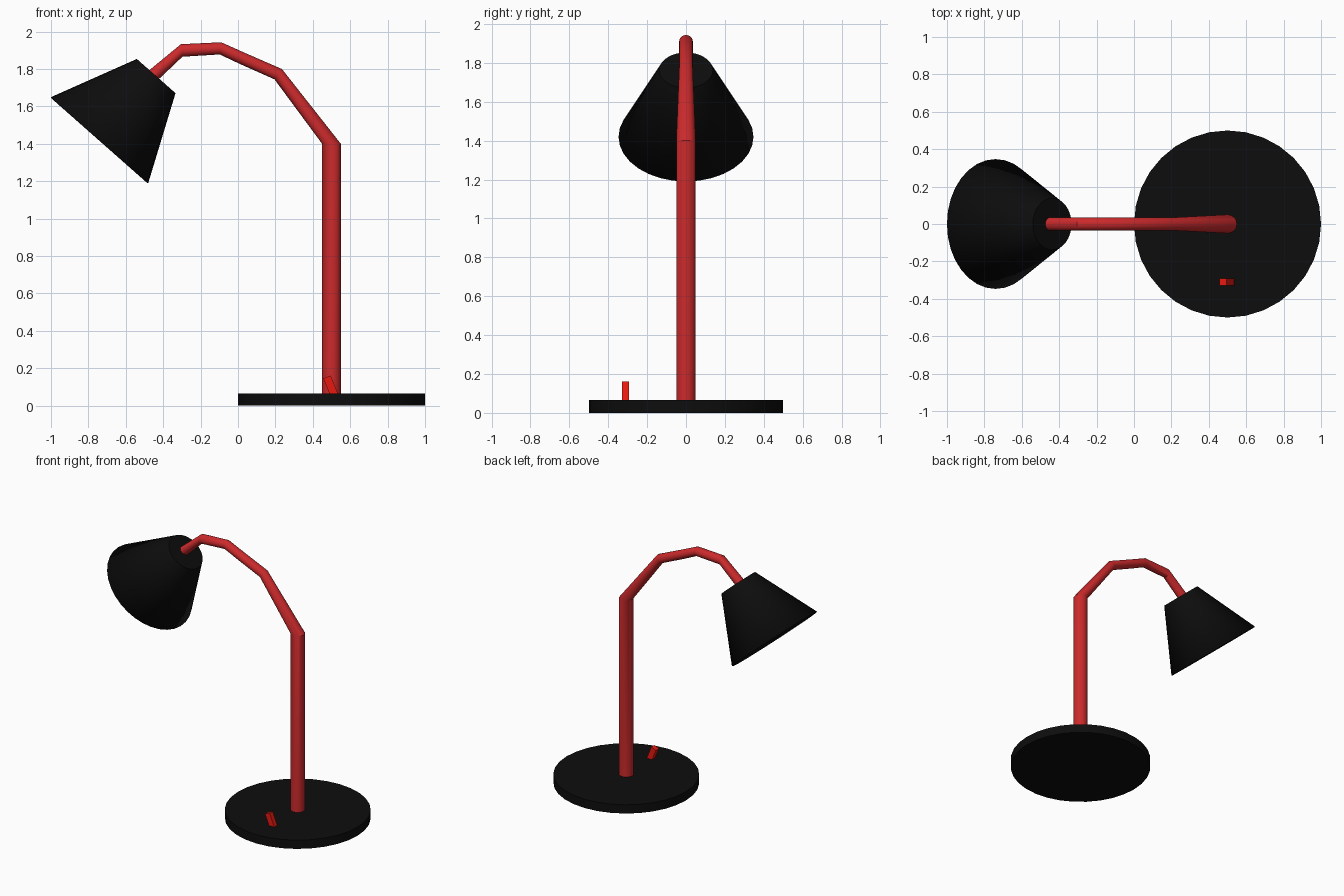
import bpy, bmesh, math
from mathutils import Vector

if "Cube" in bpy.data.objects:
    bpy.data.objects.remove(bpy.data.objects["Cube"])

SIDES = 32


def material(name, color):
    m = bpy.data.materials.new(name)
    m.diffuse_color = (*color, 1)
    m.use_nodes = True
    m.node_tree.nodes["Principled BSDF"].inputs["Base Color"].default_value = m.diffuse_color
    return m


black = material("black", (0.004, 0.004, 0.004))
red = material("red", (0.6, 0.023, 0.025))
bright_red = material("bright_red", (0.8, 0.01, 0.005))


def finish(obj, name, mat, smooth=True):
    obj.name = name
    obj.data.materials.append(mat)
    if smooth:
        bpy.ops.object.select_all(action='DESELECT')
        obj.select_set(True)
        bpy.context.view_layer.objects.active = obj
        bpy.ops.object.shade_smooth_by_angle(angle=math.radians(30))
    return obj


# Round base
bpy.ops.mesh.primitive_cylinder_add(vertices=SIDES, radius=0.5, depth=0.066,
                                    location=(0.5, 0, 0.033))
finish(bpy.context.object, "base", black)

# Pole and bent arm: rings given as (outer x, z), (inner x, z), half width
rings = [
    ((0.55, 0.06), (0.45, 0.06), 0.05),
    ((0.55, 1.40), (0.45, 1.40), 0.05),
    ((0.235, 1.80), (0.195, 1.745), 0.035),
    ((0.04, 1.885), (0.015, 1.825), 0.035),
    ((-0.09, 1.943), (-0.098, 1.878), 0.035),
    ((-0.305, 1.933), (-0.297, 1.866), 0.035),
    ((-0.485, 1.785), (-0.435, 1.735), 0.035),
]
bm = bmesh.new()
loops = []
for outer, inner, half in rings:
    o, i = Vector((outer[0], 0, outer[1])), Vector((inner[0], 0, inner[1]))
    mid, axis = (o + i) / 2, (o - i) / 2
    loop = []
    for k in range(SIDES):
        a = 2 * math.pi * k / SIDES
        loop.append(bm.verts.new(mid + axis * math.cos(a) + Vector((0, half * math.sin(a), 0))))
    loops.append(loop)
for a, b in zip(loops, loops[1:]):
    for k in range(SIDES):
        n = (k + 1) % SIDES
        bm.faces.new((a[k], a[n], b[n], b[k]))
bm.faces.new(loops[0])
bm.faces.new(loops[-1])
bmesh.ops.recalc_face_normals(bm, faces=bm.faces)
mesh = bpy.data.meshes.new("arm")
bm.to_mesh(mesh)
bm.free()
arm = bpy.data.objects.new("arm", mesh)
bpy.context.collection.objects.link(arm)
finish(arm, "arm", red)

# Tilted conical shade, open at the wide end
top, bottom = Vector((-0.4375, 0, 1.7625)), Vector((-0.74, 0, 1.42))
axis = top - bottom
bpy.ops.mesh.primitive_cone_add(vertices=SIDES, radius1=0.347, radius2=0.138,
                                depth=axis.length, location=(top + bottom) / 2,
                                rotation=(0, math.atan2(axis.x, axis.z), 0))
shade = bpy.context.object
bm = bmesh.new()
bm.from_mesh(shade.data)
bmesh.ops.delete(bm, geom=[f for f in bm.faces if f.normal.z < -0.9], context='FACES_ONLY')
bm.to_mesh(shade.data)
bm.free()
finish(shade, "shade", black)
shell = shade.modifiers.new("thickness", 'SOLIDIFY')
shell.thickness = 0.008
shell.offset = -1

# Tilted switch on the base
bpy.ops.mesh.primitive_cube_add(size=1, location=(0.495, -0.31, 0.105),
                                rotation=(0, math.radians(-22), 0))
switch = bpy.context.object
switch.scale = (0.042, 0.036, 0.105)
finish(switch, "switch", bright_red, smooth=False)
